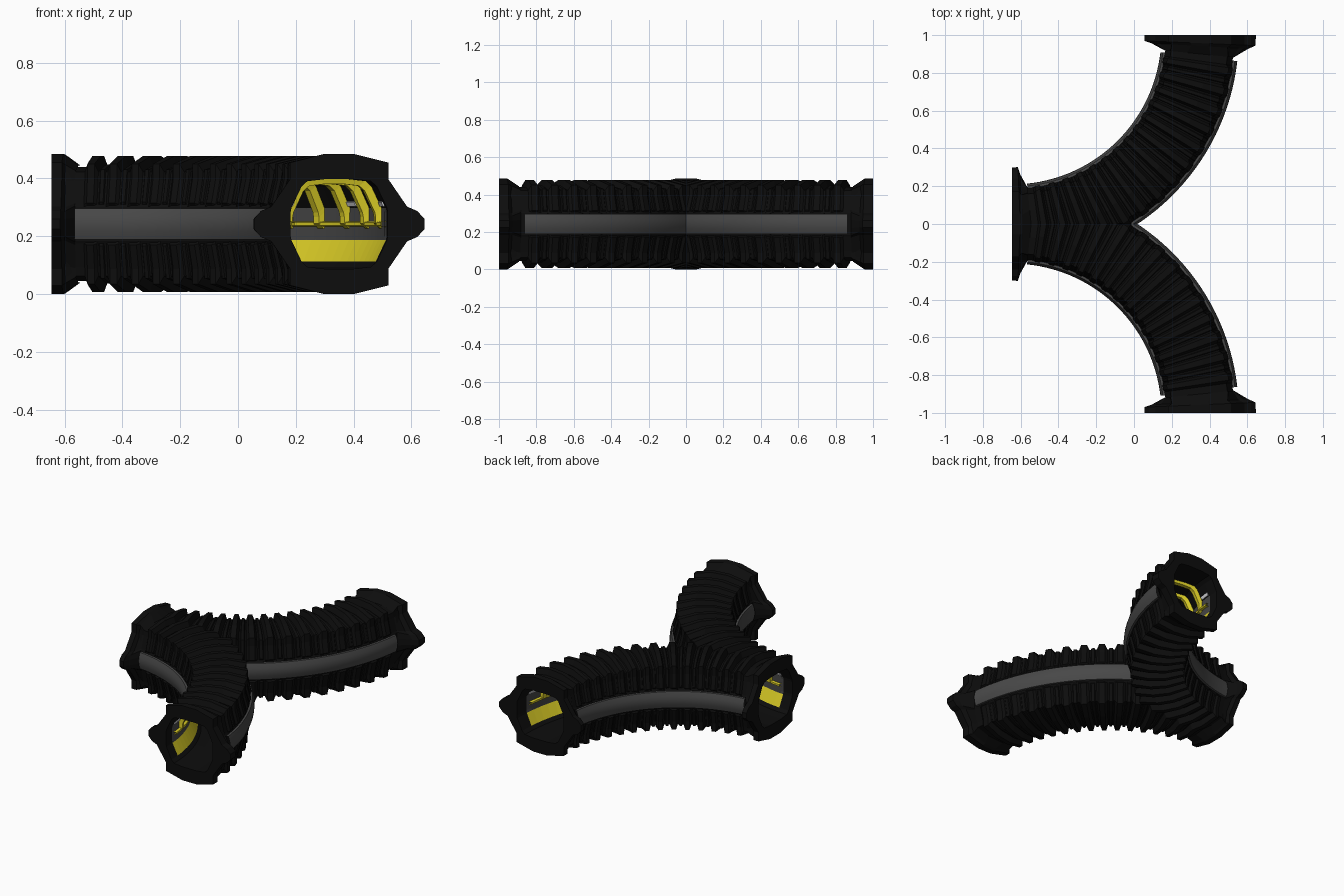
import bpy, bmesh, math

cube = bpy.data.objects.get("Cube")
if cube:
    bpy.data.objects.remove(cube, do_unlink=True)

MID = 0.2425          # height of the tunnel axis
RADIUS = 0.995        # bend radius of each branch
CENTRE = (-0.645, 1.0)
END = math.pi / 2


def material(name, rgb):
    m = bpy.data.materials.new(name)
    m.use_nodes = True
    m.diffuse_color = (*rgb, 1)
    m.node_tree.nodes["Principled BSDF"].inputs["Base Color"].default_value = (*rgb, 1)
    return m


BLACK = material("black_shell", (0.004, 0.004, 0.004))
GREY = material("grey_window", (0.065, 0.065, 0.065))
YELLOW = material("yellow_trim", (0.72, 0.62, 0.02))
WHITE = material("white_light", (0.75, 0.75, 0.78))


def ring(upper, lower=None):
    """Closed section from a quarter outline running from crown to side."""
    lower = lower or upper
    return ([(w, h) for w, h in reversed(upper)] + [(-w, h) for w, h in upper]
            + [(-w, -h) for w, h in reversed(lower)] + [(w, -h) for w, h in lower])


def place(w, h, t):
    r = RADIUS + w
    return (CENTRE[0] + r * math.sin(t), CENTRE[1] - r * math.cos(t), MID + h)


def loft(bm, rings, flip=False, cap=False):
    """Join (angle, section) pairs with quads along the bend."""
    rows = [[bm.verts.new(place(w, h, t)) for w, h in sec] for t, sec in rings]
    n = len(rows[0])
    for a, b in zip(rows, rows[1:]):
        for i in range(n):
            j = (i + 1) % n
            quad = [a[i], b[i], b[j], a[j]]
            bm.faces.new(quad[::-1] if flip else quad)
    if cap:
        bm.faces.new(rows[0])
        bm.faces.new(rows[-1][::-1])


def finish(name, bm, mats, rule=None, smooth=False):
    """Cut at the centre plane, mirror to the other branch, colour faces."""
    geom = bm.verts[:] + bm.edges[:] + bm.faces[:]
    bmesh.ops.bisect_plane(bm, geom=geom, plane_co=(0, 0, 0), plane_no=(0, 1, 0),
                           clear_inner=True)
    geom = bm.verts[:] + bm.edges[:] + bm.faces[:]
    copy = bmesh.ops.duplicate(bm, geom=geom)["geom"]
    bmesh.ops.scale(bm, vec=(1, -1, 1), verts=[g for g in copy if isinstance(g, bmesh.types.BMVert)])
    bmesh.ops.reverse_faces(bm, faces=[g for g in copy if isinstance(g, bmesh.types.BMFace)])
    bmesh.ops.remove_doubles(bm, verts=bm.verts, dist=0.0002)
    if rule:
        for f in bm.faces:
            f.material_index = rule(f.calc_center_median().z - MID)
    mesh = bpy.data.meshes.new(name)
    bm.to_mesh(mesh)
    bm.free()
    for m in mats:
        mesh.materials.append(m)
    obj = bpy.data.objects.new(name, mesh)
    bpy.context.collection.objects.link(obj)
    if smooth:
        bpy.ops.object.select_all(action='DESELECT')
        obj.select_set(True)
        bpy.context.view_layer.objects.active = obj
        bpy.ops.object.shade_smooth_by_angle(angle=math.radians(25))
    return obj


def spread(t0, t1, steps):
    return [t0 + (t1 - t0) * k / steps for k in range(steps + 1)]


# Quarter outlines as (half width, height from the axis)
shell = [(.06, .198), (.15, .18), (.155, .148), (.175, .068), (.18, .058), (.18, .018)]
rib = [(.05, .235), (.165, .208), (.165, .155), (.186, .072), (.17, .056), (.17, .018)]
flange = [(.05, .2425), (.17, .2125), (.17, .155), (.235, .06), (.27, .045), (.295, .018)]
opening = [(.05, .155), (.11, .148), (.13, .13), (.165, .056), (.168, .04), (.168, .018)]
neck = [(w * .87, h * .96) for w, h in flange]
arch = [(w - .022, h - .016) for w, h in opening]
hidden = [(w + .006, h + .006) for w, h in opening]

# Outer shell
bm = bmesh.new()
loft(bm, [(t, ring(shell)) for t in spread(.04, END - .04, 28)])
finish("outer_shell", bm, [BLACK])

# Outer ribs, evenly spaced along the bend
bm = bmesh.new()
for t in spread(.165, END - .165, 13):
    loft(bm, [(t - .028, ring(shell)), (t - .015, ring(rib)),
              (t + .015, ring(rib)), (t + .028, ring(shell))])
finish("outer_ribs", bm, [BLACK])

# Low intermediate bands between the ribs
bm = bmesh.new()
band = [(w + .004, h + .008) for w, h in shell[:4]] + [(.17, .056), (.17, .018)]
for t in spread(.212, END - .212, 12):
    loft(bm, [(t - .012, ring(shell)), (t - .008, ring(band)),
              (t + .008, ring(band)), (t + .012, ring(shell))])
finish("shell_bands", bm, [BLACK])

# Flanged mouths at every end
bm = bmesh.new()
profile = [(.08, opening), (0, opening), (0, flange), (.043, flange),
           (.058, neck), (.1, [(w + .004, h + .004) for w, h in shell])]
loft(bm, [(t, ring(q)) for t, q in profile])
loft(bm, [(END - t, ring(q)) for t, q in profile], flip=True)
finish("mouth_flanges", bm, [BLACK])

# Curved side windows
bm = bmesh.new()
pane = [(.165, -.056), (.192, -.053), (.202, -.025), (.205, 0),
        (.202, .025), (.192, .053), (.165, .056)]
for side in (1, -1):
    sec = [(side * w, h) for w, h in pane]
    loft(bm, [(t, sec) for t in spread(.1, END - .115, 32)], flip=side < 0)
finish("side_windows", bm, [GREY], smooth=True)


# Inner lining: yellow lower walls, grey window band, dark floor and roof
def lining_colour(h):
    if -.125 < h < -.06:
        return 1
    return 2 if abs(h) < .055 else 0


bm = bmesh.new()
loft(bm, [(t, ring(opening)) for t in spread(.08, END - .08, 28)], flip=True)
finish("inner_lining", bm, [BLACK, YELLOW, GREY], lining_colour)

# Inner arches over the walkway
bm = bmesh.new()
for t in spread(.2, END - .2, 8):
    loft(bm, [(t - .02, ring(hidden)), (t - .014, ring(arch, hidden)),
              (t + .014, ring(arch, hidden)), (t + .02, ring(hidden))], flip=True)
finish("inner_arches", bm, [YELLOW])

# Handrails along the windows
bm = bmesh.new()
for side in (1, -1):
    rail = [(.17, -.01), (.17, .01), (.15, .006), (.15, -.006)]
    sec = [(side * w, h) for w, h in rail]
    loft(bm, [(t, sec) for t in spread(.1, END - .1, 24)], flip=side > 0)
finish("handrails", bm, [YELLOW])

# Light strips above the windows
bm = bmesh.new()
for side in (1, -1):
    strip = [(.163, .062), (.156, .078), (.15, .076), (.157, .06)]
    sec = [(side * w, h) for w, h in strip]
    for t in spread(.13, END - .13, 4):
        loft(bm, [(u, sec) for u in spread(t - .04, t + .04, 2)], flip=side < 0, cap=True)
bmesh.ops.recalc_face_normals(bm, faces=bm.faces)
finish("light_strips", bm, [WHITE])
